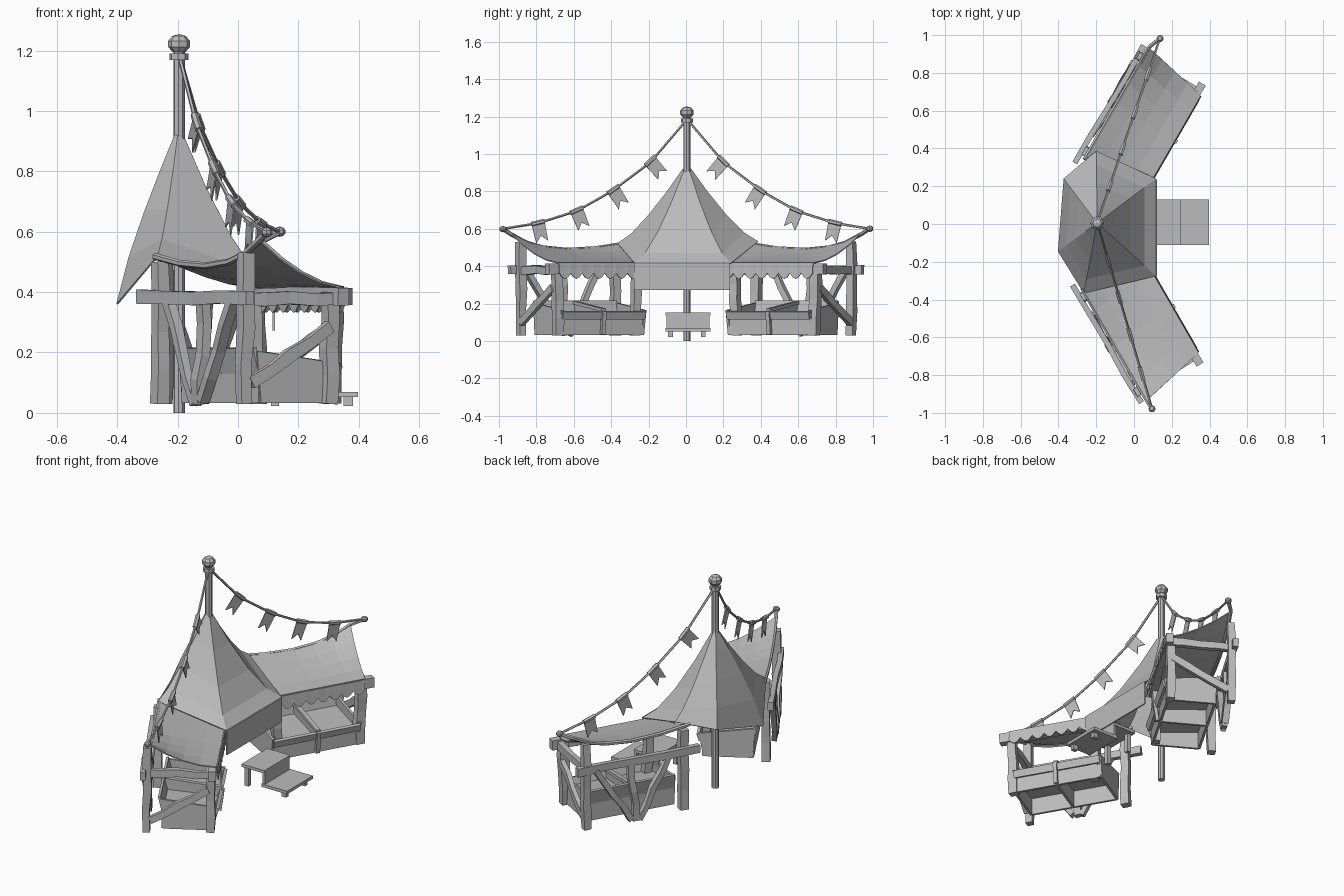
import bpy, bmesh, math, random
from mathutils import Vector

random.seed(4)
cube = bpy.data.objects.get("Cube")
if cube:
    bpy.data.objects.remove(cube)

grey = bpy.data.materials.new("plain grey")
grey.use_nodes = True
grey.diffuse_color = (0.5, 0.5, 0.5, 1)
grey.node_tree.nodes["Principled BSDF"].inputs["Base Color"].default_value = (0.5, 0.5, 0.5, 1)

UP = Vector((0, 0, 1))
POLE = Vector((-0.195, 0.005, 0))


def finish(name, bm, thickness=0):
    bmesh.ops.recalc_face_normals(bm, faces=bm.faces)
    mesh = bpy.data.meshes.new(name)
    bm.to_mesh(mesh)
    bm.free()
    mesh.materials.append(grey)
    obj = bpy.data.objects.new(name, mesh)
    bpy.context.collection.objects.link(obj)
    if thickness:
        solid = obj.modifiers.new("thickness", "SOLIDIFY")
        solid.thickness = thickness
        solid.offset = 0


def sweep(name, path, w, h, sides=4, rough=0.0):
    """Bar with a w by h section following the path."""
    bm = bmesh.new()
    path = [Vector(p) for p in path]
    rings = []
    for i, p in enumerate(path):
        t = (path[min(i + 1, len(path) - 1)] - path[max(i - 1, 0)]).normalized()
        ref = UP
        if abs(t.z) > 0.8:
            ref = Vector((0.866, 0.5 if p.y < 0 else -0.5, 0))
        a = t.cross(ref).normalized()
        b = a.cross(t).normalized()
        k = 1 + random.uniform(-rough, rough)
        ring = []
        for j in range(sides):
            ang = 2 * math.pi * (j + 0.5) / sides
            r = k / math.cos(math.pi / sides) / 2
            ring.append(bm.verts.new(p + a * math.cos(ang) * w * r + b * math.sin(ang) * h * r))
        rings.append(ring)
    for lo, hi in zip(rings, rings[1:]):
        for j in range(sides):
            bm.faces.new((lo[j], lo[j - 1], hi[j - 1], hi[j]))
    bm.faces.new(rings[0])
    bm.faces.new(rings[-1][::-1])
    finish(name, bm)


def sheet(name, rows, thickness, wrap=False):
    """Thin cloth or board through a grid of points."""
    bm = bmesh.new()
    grid = [[bm.verts.new(p) for p in row] for row in rows]
    for lo, hi in zip(grid, grid[1:]):
        for j in range(0 if wrap else 1, len(lo)):
            bm.faces.new((lo[j - 1], lo[j], hi[j], hi[j - 1]))
    finish(name, bm, thickness)


def block(name, lo, hi):
    bm = bmesh.new()
    bmesh.ops.create_cube(bm, size=1)
    for v in bm.verts:
        v.co = Vector([(a + b) / 2 + c * (b - a) for a, b, c in zip(lo, hi, v.co)])
    finish(name, bm)


def ball(name, centre, r):
    bm = bmesh.new()
    bmesh.ops.create_uvsphere(bm, u_segments=8, v_segments=5, radius=r)
    for v in bm.verts:
        v.co.z *= 0.85
    bmesh.ops.translate(bm, verts=bm.verts, vec=centre)
    finish(name, bm)


def lerp(points, x):
    for (x0, y0), (x1, y1) in zip(points, points[1:]):
        if x <= x1:
            break
    return y0 + (y1 - y0) * (x - x0) / (x1 - x0)


# Centre pole with collar and knob
sweep("centre_pole", [POLE, POLE + UP * 1.2], 0.036, 0.036, 8)
sweep("pole_collar", [POLE + UP * 1.168, POLE + UP * 1.19], 0.058, 0.058, 8)
ball("pole_knob", POLE + UP * 1.222, 0.038)

# Centre tent roof: concave in front, bulging at the back (x, y, z, curve power)
eaves = [(0.115, -0.275, 0.415, 1.45), (0.115, 0.24, 0.415, 1.45), (-0.2, 0.385, 0.53, 1.35),
         (-0.37, 0.24, 0.475, 0.95), (-0.4, -0.145, 0.36, 0.82), (-0.265, -0.365, 0.52, 1.3)]
rows = []
for t in (0.06, 0.28, 0.55, 0.8, 1):
    rows.append([(POLE.x + (x - POLE.x) * t, POLE.y + (y - POLE.y) * t,
                  z + (0.95 - z) * (1 - t) ** power) for x, y, z, power in eaves])
sheet("tent_roof", rows, 0.006, True)
sheet("tent_front_flap", [[(0.118, y, z) for y in (-0.277, 0.235)] for z in (0.417, 0.273)], 0.008)

# Step stool
block("upper_tread", (0.1, -0.11, 0.135), (0.25, 0.13, 0.152))
block("stool_riser", (0.235, -0.105, 0.055), (0.25, 0.125, 0.136))
block("lower_tread", (0.23, -0.11, 0.052), (0.397, 0.13, 0.07))
for y in (-0.095, 0.08):
    block("stool_front_foot", (0.35, y, 0.022), (0.38, y + 0.025, 0.053))
    block("stool_back_leg", (0.11, y, 0.022), (0.135, y + 0.025, 0.136))

ridge_line = [(0.16, 0.518), (0.33, 0.495), (0.5, 0.487), (0.65, 0.5),
              (0.75, 0.525), (0.85, 0.572)]


def build_wing(side, tag, shift, tip):
    def at(s, n, z):  # s runs along the wing, n towards its counter front
        return Vector((shift + 0.5 * s + 0.866 * n, side * (0.866 * s - 0.5 * n), z))

    def beam(name, a, b, w, h, rough=0.1, bow=0.005):
        path = []
        for i in range(5):
            p = at(*a).lerp(at(*b), i / 4)
            if 0 < i < 4:
                p += Vector([random.uniform(-bow, bow) for _ in range(3)])
            path.append(p)
        sweep(tag + name, path, w, h, 4, rough)

    def panel(name, corners, thickness=0.014):
        a, b, c, d = [at(*p) for p in corners]
        sheet(tag + name, [[a, b], [d, c]], thickness)

    # Timber frame
    beam("back_outer_post", (0.775, -0.42, 0.03), (0.78, -0.415, 0.53), 0.042, 0.042)
    beam("back_inner_post", (0.2, -0.41, 0.03), (0.2, -0.41, 0.5), 0.048, 0.045)
    beam("front_outer_post", (0.745, -0.08, 0.03), (0.755, -0.08, 0.4), 0.05, 0.046)
    beam("front_inner_post", (0.265, -0.085, 0.03), (0.25, -0.085, 0.4), 0.046, 0.045)
    beam("back_rail", (0.12, -0.44, 0.385), (0.84, -0.435, 0.38), 0.03, 0.046)
    beam("front_beam", (0.2, -0.075, 0.38), (0.82, -0.065, 0.385), 0.04, 0.055)
    beam("end_rail", (0.775, -0.44, 0.375), (0.775, -0.05, 0.38), 0.03, 0.043)
    beam("end_brace", (0.785, -0.4, 0.1), (0.77, -0.09, 0.285), 0.025, 0.04)
    beam("inner_brace", (0.3, -0.435, 0.37), (0.47, -0.43, 0.03), 0.03, 0.03)
    beam("middle_stud", (0.49, -0.43, 0.03), (0.52, -0.43, 0.37), 0.04, 0.03, 0.12, 0.01)
    beam("outer_brace", (0.52, -0.43, 0.04), (0.73, -0.435, 0.37), 0.03, 0.035)

    # Sagging awning with ridge pole
    rows = []
    for i in range(7):
        u = i / 6
        row = []
        for v in (0, 0.25, 0.5, 0.75, 1):
            s = 0.18 + u * (0.665 - 0.08 * v)
            z = 0.412 + (lerp(ridge_line, s) - 0.412) * (1 - v) ** 1.5
            row.append(at(s, -0.405 + 0.36 * v, z + 0.004))
        rows.append(row)
    sheet(tag + "awning", rows, 0.006)
    sweep(tag + "ridge_pole", [at(s, -0.405, z) for s, z in ridge_line] + [tip], 0.02, 0.02, 6)
    ball(tag + "ridge_knob", tip, 0.02)

    # Scalloped valance
    count = 8
    top, bottom = [], []
    for i in range(count * 4 + 1):
        s = 0.2 + 0.56 * i / (count * 4)
        top.append(at(s, -0.043, 0.414))
        bottom.append(at(s, -0.038, 0.362 - 0.03 * math.sin(math.pi * (i % 4) / 4)))
    sheet(tag + "valance", [top, bottom], 0.005)

    # Counter base, open below, and sloping goods tray
    s0, s1, n0, n1 = 0.225, 0.735, -0.335, -0.07
    for name, n, z in (("base_back", n0, 0.14), ("base_front", n1, 0.12)):
        panel(name, [(s0, n, 0.032), (s1, n, 0.032), (s1, n, z), (s0, n, z)])
    panel("tray_floor", [(s0, n0, 0.14), (s1, n0, 0.14), (s1, n1, 0.115), (s0, n1, 0.115)])
    panel("tray_back", [(s0, n0, 0.13), (s1, n0, 0.13), (s1, n0 - 0.02, 0.215), (s0, n0 - 0.02, 0.215)])
    panel("tray_lip", [(s0, -0.055, 0.118), (s1, -0.055, 0.118),
                       (s1, -0.042, 0.158), (s0, -0.042, 0.158)], 0.018)
    for name, s in (("inner_side", s0), ("divider", 0.485), ("outer_side", s1)):
        panel(name, [(s, n0, 0.032), (s, n1, 0.032), (s, -0.045, 0.165), (s, n0 - 0.015, 0.205)])
    beam("divider_cap", (0.485, -0.345, 0.205), (0.485, -0.04, 0.165), 0.025, 0.018, 0.05, 0)
    beam("divider_strut", (0.485, -0.052, 0.035), (0.485, -0.035, 0.16), 0.022, 0.018, 0.05, 0)

    # Bunting rope with swallow-tailed flags
    start = POLE + UP * 1.185
    drop = [(0, 1.185), (0.2, 0.955), (0.41, 0.8), (0.6, 0.695), (0.81, 0.63), (1, 0.6)]

    def rope(t):
        p = start.lerp(tip, t)
        p.z = lerp(drop, t)
        return p

    sweep(tag + "bunting_rope", [rope(i / 15) for i in range(16)], 0.011, 0.011, 5)
    for t in (0.2, 0.4, 0.6, 0.81):
        a, b = rope(t - 0.035), rope(t + 0.035)
        along = (b - a).normalized()
        down = (along * along.z - UP).normalized()
        mid = (a + b) / 2
        wide, tall = along * 0.037, down * 0.105
        sheet(tag + "flag", [[mid - wide, mid, mid + wide],
                             [mid - wide * 0.9 + tall, mid + tall * 0.68, mid + wide * 0.9 + tall]], 0.005)
        sweep(tag + "flag_hem", [mid - wide, mid + wide], 0.022, 0.022, 6)


build_wing(-1, "front_wing_", -0.004, Vector((0.095, -0.978, 0.598)))
build_wing(1, "rear_wing_", 0.008, Vector((0.138, 0.982, 0.6)))
